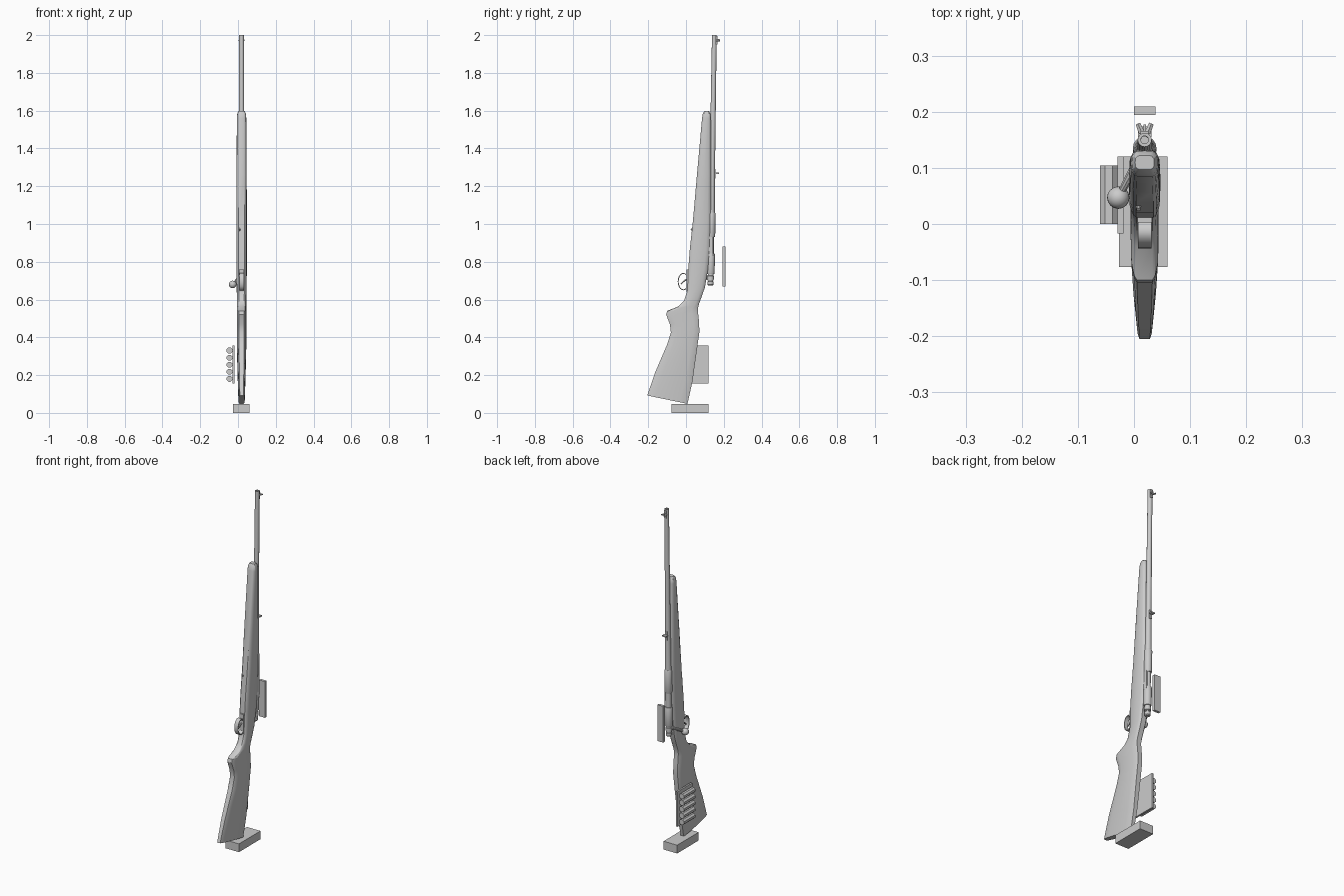
import bpy, bmesh, math
from mathutils import Vector

cube = bpy.data.objects.get("Cube")
if cube:
    bpy.data.objects.remove(cube, do_unlink=True)

CX = 0.019  # centre plane of the rifle

grey = bpy.data.materials.new("plain grey")
grey.use_nodes = True
grey.diffuse_color = (0.6, 0.6, 0.6, 1)
grey.node_tree.nodes["Principled BSDF"].inputs["Base Color"].default_value = (0.6, 0.6, 0.6, 1)


def finish(name, bm, smooth=True):
    bmesh.ops.recalc_face_normals(bm, faces=bm.faces)
    mesh = bpy.data.meshes.new(name)
    bm.to_mesh(mesh)
    bm.free()
    mesh.materials.append(grey)
    obj = bpy.data.objects.new(name, mesh)
    bpy.context.collection.objects.link(obj)
    if smooth:
        bpy.ops.object.select_all(action='DESELECT')
        bpy.context.view_layer.objects.active = obj
        obj.select_set(True)
        bpy.ops.object.shade_smooth_by_angle(angle=math.radians(30))
    return obj


def loft(name, rings, closed=False):
    """Skin a list of equal-length point rings."""
    bm = bmesh.new()
    loops = [[bm.verts.new(p) for p in ring] for ring in rings]
    n = len(loops[0])
    pairs = list(zip(loops, loops[1:])) + ([(loops[-1], loops[0])] if closed else [])
    for a, b in pairs:
        for i in range(n):
            j = (i + 1) % n
            bm.faces.new((a[i], a[j], b[j], b[i]))
    if not closed:
        bm.faces.new(loops[0])
        bm.faces.new(loops[-1])
    return finish(name, bm)


def box(name, low, high):
    bm = bmesh.new()
    bmesh.ops.create_cube(bm, size=1)
    for v in bm.verts:
        v.co = [(a + b) / 2 + c * (b - a) for a, b, c in zip(low, high, v.co)]
    return finish(name, bm, False)


def axis_y(z):
    return 0.130 + 0.0154 * (z - 0.7)


def turned(name, profile, sides=16):
    """Round part on the barrel axis from (height, radius) pairs."""
    turn = [2 * math.pi * i / sides for i in range(sides)]
    return loft(name, [[(CX + r * math.cos(a), axis_y(z) + r * math.sin(a), z) for a in turn]
                       for z, r in profile])


def rod(name, a, b, r1, r2, sides=10):
    a, b = Vector(a), Vector(b)
    turn = (b - a).to_track_quat('Z', 'Y')
    rings = [[p + turn @ Vector((r * math.cos(t), r * math.sin(t), 0))
              for t in [2 * math.pi * (i + 0.5) / sides for i in range(sides)]]
             for p, r in ((a, r1), (b, r2))]
    return loft(name, rings)


# Stock: front y, z, back y, z, half width
stations = [
    (-.205, .092, .008, .048, .017), (-.165, .21, .034, .165, .021),
    (-.10, .362, .058, .336, .025), (-.08, .426, .071, .43, .025),
    (-.085, .468, .069, .484, .025), (-.105, .52, .064, .53, .025),
    (-.10, .54, .063, .55, .025), (-.042, .563, .068, .575, .025),
    (-.01, .595, .081, .61, .025), (.008, .65, .10, .664, .026),
    (.012, .76, .116, .76, .028), (.020, .865, .126, .865, .028),
    (.037, 1.02, .132, 1.02, .028), (.058, 1.26, .132, 1.26, .027),
    (.085, 1.56, .131, 1.56, .025), (.089, 1.583, .130, 1.583, .023),
    (.097, 1.597, .122, 1.597, .017)]
half = [(0, .55), (.05, .75), (.2, .95), (.5, 1), (.8, .95), (.95, .75), (1, .55)]
section = half + [(t, -s) for t, s in reversed(half)]
loft("stock", [[(CX + s * w, fy + t * (by - fy), fz + t * (bz - fz)) for t, s in section]
               for fy, fz, by, bz, w in stations])

# Barrel and action
turned("barrel", [(1.04, .018), (1.12, .0165), (1.3, .0145), (2.0, .0125), (2.0, .007), (1.96, .007)])
turned("receiver_ring", [(.93, .019), (.935, .021), (1.055, .021), (1.062, .018)])
turned("receiver_bridge", [(.735, .019), (.74, .021), (.84, .021), (.845, .019)])
turned("bolt_body", [(.70, .015), (.94, .015)])
turned("cocking_piece", [(.675, .012), (.68, .016), (.695, .016), (.697, .012), (.705, .012),
                         (.707, .018), (.725, .018), (.727, .014), (.74, .014)])
box("receiver_wall", (CX + .010, .095, .83), (CX + .019, .143, .94))

# Bolt handle
knob = Vector((-.028, .047, .68))
rod("bolt_handle", (CX - .006, .122, .722), knob, .010, .006)
bm = bmesh.new()
bmesh.ops.create_uvsphere(bm, u_segments=16, v_segments=10, radius=.02)
bmesh.ops.translate(bm, verts=bm.verts, vec=knob)
finish("bolt_knob", bm)

# Trigger guard: flat strip bent into an oval
guard = []
for i in range(20):
    a = 2 * math.pi * i / 20
    guard.append([(CX + x, -.014 + (.030 + d) * math.cos(a), .695 + (.046 + d) * math.sin(a))
                  for x, d in ((-.012, 0), (.012, 0), (.012, -.005), (-.012, -.005))])
loft("trigger_guard", guard, closed=True)
box("guard_plate", (CX - .013, .003, .64), (CX + .013, .03, .76))
rod("trigger_upper", (CX, .012, .71), (CX, -.008, .70), .005, .004, 8)
rod("trigger_lower", (CX, -.008, .70), (CX, -.028, .682), .004, .003, 8)
rod("floorplate_catch", (.008, .045, .955), (.008, .026, .975), .006, .004, 8)

# Sights
box("front_sight_base", (CX - .007, .155, 1.95), (CX + .007, .166, 1.995))
box("front_sight_blade", (CX - .002, .164, 1.965), (CX + .002, .177, 1.98))
for side, label in ((-1, "right"), (1, "left")):
    rod("front_sight_ear_" + label, (CX + side * .005, .162, 1.972),
        (CX + side * .012, .179, 1.972), .006, .005, 6)
box("rear_sight_base", (CX - .007, .148, 1.24), (CX + .007, .157, 1.29))
box("rear_sight_leaf", (CX - .012, .155, 1.264), (CX + .012, .174, 1.272))

# Detached accessories
box("sight_rail_plate", (0, .194, .67), (.038, .209, .88))
box("butt_pad", (-.027, -.077, 0), (.06, .12, .048))
box("shell_holder_plate", (-.029, -.017, .155), (-.019, .12, .358))
for i in range(5):
    z = .18 + i * .0375
    rod("shell_%d" % (i + 1), (-.045, 0, z), (-.045, .104, z), .0165, .0165, 8)
